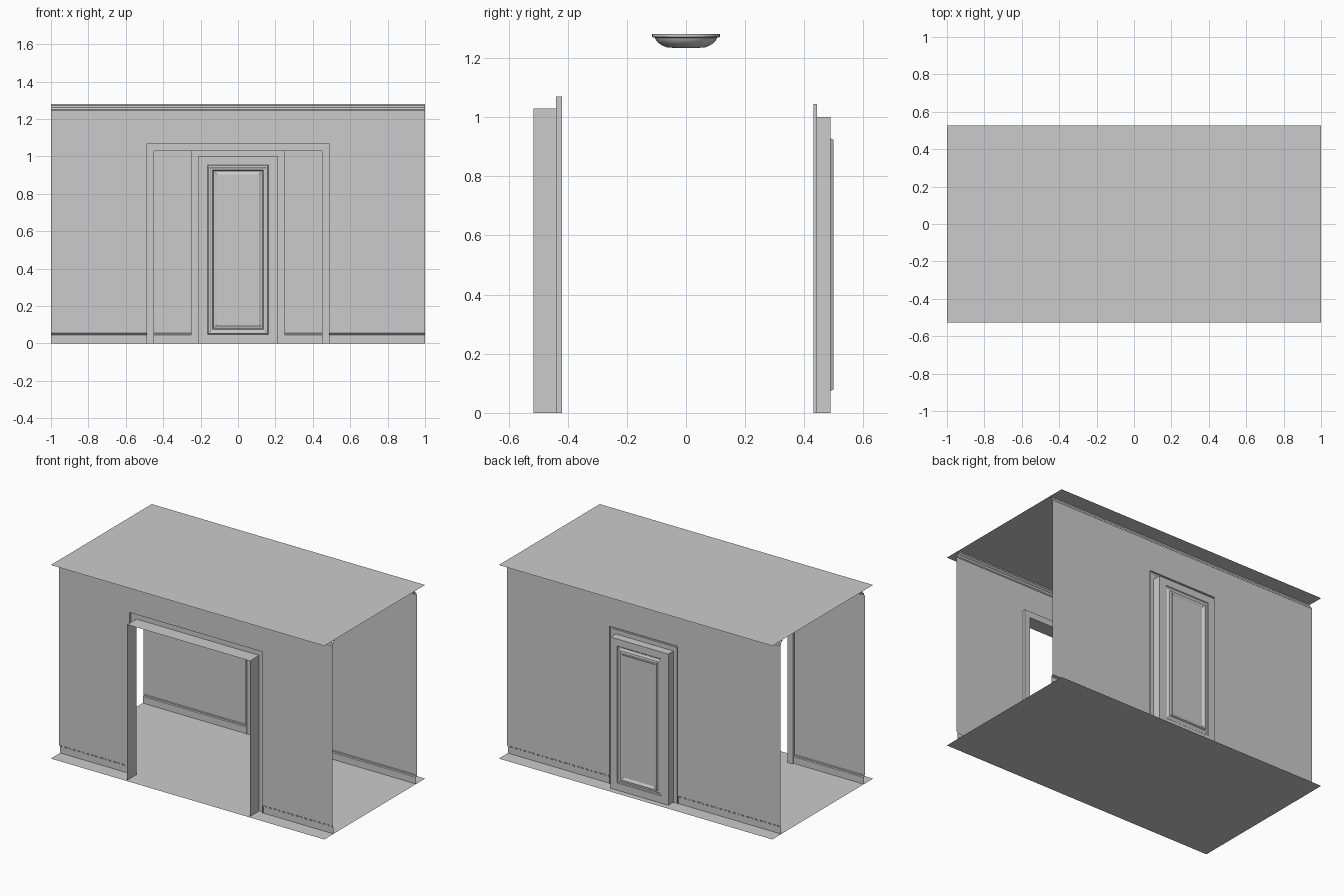
import bpy, bmesh, math

if "Cube" in bpy.data.objects:
    bpy.data.objects.remove(bpy.data.objects["Cube"])

H = 1.28      # ceiling height
D = 0.527     # half depth of floor and ceiling


def make(name, strips, flip=False):
    """Each strip is a list of equal-length point loops joined with quads."""
    bm = bmesh.new()
    for loops, closed in strips:
        rows = [[bm.verts.new(p) for p in loop] for loop in loops]
        n = len(rows[0])
        for a, b in zip(rows, rows[1:]):
            for i in range(n if closed else n - 1):
                j = (i + 1) % n
                bm.faces.new((a[i], a[j], b[j], b[i]))
        if closed:                       # cap the innermost loop
            bm.faces.new(rows[-1])
    bmesh.ops.remove_doubles(bm, verts=bm.verts, dist=1e-5)
    if flip:
        bmesh.ops.reverse_faces(bm, faces=bm.faces)
    me = bpy.data.meshes.new(name)
    bm.to_mesh(me)
    bm.free()
    ob = bpy.data.objects.new(name, me)
    bpy.context.collection.objects.link(ob)
    return ob


def slab(name, z, flip):
    a = [(-1, -D, z), (-1, D, z)]
    b = [(1, -D, z), (1, D, z)]
    make(name, [([a, b], False)], flip)


def extrude(profile, x0, x1):
    return [[(x, y, z) for y, z in profile] for x in (x0, x1)], False


def arch(w, h, y):
    return [(-w, y, 0), (-w, y, h), (w, y, h), (w, y, 0)]


def rect(w, z0, z1, y):
    return [(-w, y, z0), (-w, y, z1), (w, y, z1), (w, y, z0)]


def wall(name, side, y, w, h):
    """Open-backed wall with skirting and cornice, cut round a doorway."""
    def p(d, z):
        return (side * (y - d), z)
    skirting = [p(.010, 0), p(.010, .044), p(.004, .048), p(.004, .053), p(0, .056)]
    cornice = [p(0, 1.245), p(.006, 1.25), p(.008, 1.262), p(.022, 1.272), p(.022, H)]
    sides = skirting + [p(0, h)] + cornice
    header = [p(0, h)] + cornice
    make(name, [extrude(sides, -1, -w), extrude(header, -w, w),
                extrude(sides, w, 1)], side > 0)


# floor and ceiling
slab("floor", 0, True)
slab("ceiling", H, False)

# long walls, ends of the room stay open
wall("front_wall", -1, .44, .487, 1.07)
wall("back_wall", 1, .443, .249, 1.044)

# front doorway: casing and deep jamb
make("front_door_frame", [([arch(.487, 1.07, -.44), arch(.487, 1.07, -.42),
                            arch(.449, 1.029, -.42), arch(.449, 1.029, -.516)], False)])

# back doorway: stepped casing and jamb
make("back_door_frame", [([arch(.249, 1.044, .443), arch(.249, 1.044, .431),
                           arch(.239, 1.032, .431), arch(.237, 1.029, .434),
                           arch(.212, 1.0, .434), arch(.212, 1.0, .488)], False)], True)

# closed door with a moulded recessed panel: (inset, depth)
moulding = [(0, .488), (.004, .484), (.012, .484), (.018, .488), (.026, .489),
            (.031, .498), (.038, .498), (.051, .491)]
rings = [rect(.212, 0, 1.0, .488)]
rings += [rect(.163 - d, .048 + d, .954 - d, y) for d, y in moulding]
make("back_door", [(rings, True)], True)

# ceiling lamp: turned shallow dish
bm = bmesh.new()
pts = [(.115, H), (.115, 1.271), (.105, 1.268), (.103, 1.263), (.096, 1.253),
       (.083, 1.243), (.066, 1.236), (.045, 1.234), (0, 1.234)]
vs = [bm.verts.new((r, 0, z)) for r, z in pts]
es = [bm.edges.new(e) for e in zip(vs, vs[1:])]
bmesh.ops.spin(bm, geom=vs + es, cent=(0, 0, 0), axis=(0, 0, 1),
               angle=2 * math.pi, steps=32)
bmesh.ops.remove_doubles(bm, verts=bm.verts, dist=1e-5)
bmesh.ops.recalc_face_normals(bm, faces=bm.faces)
me = bpy.data.meshes.new("ceiling_lamp")
bm.to_mesh(me)
bm.free()
lamp = bpy.data.objects.new("ceiling_lamp", me)
bpy.context.collection.objects.link(lamp)
bpy.context.view_layer.objects.active = lamp
lamp.select_set(True)
bpy.ops.object.shade_smooth_by_angle(angle=math.radians(35))
